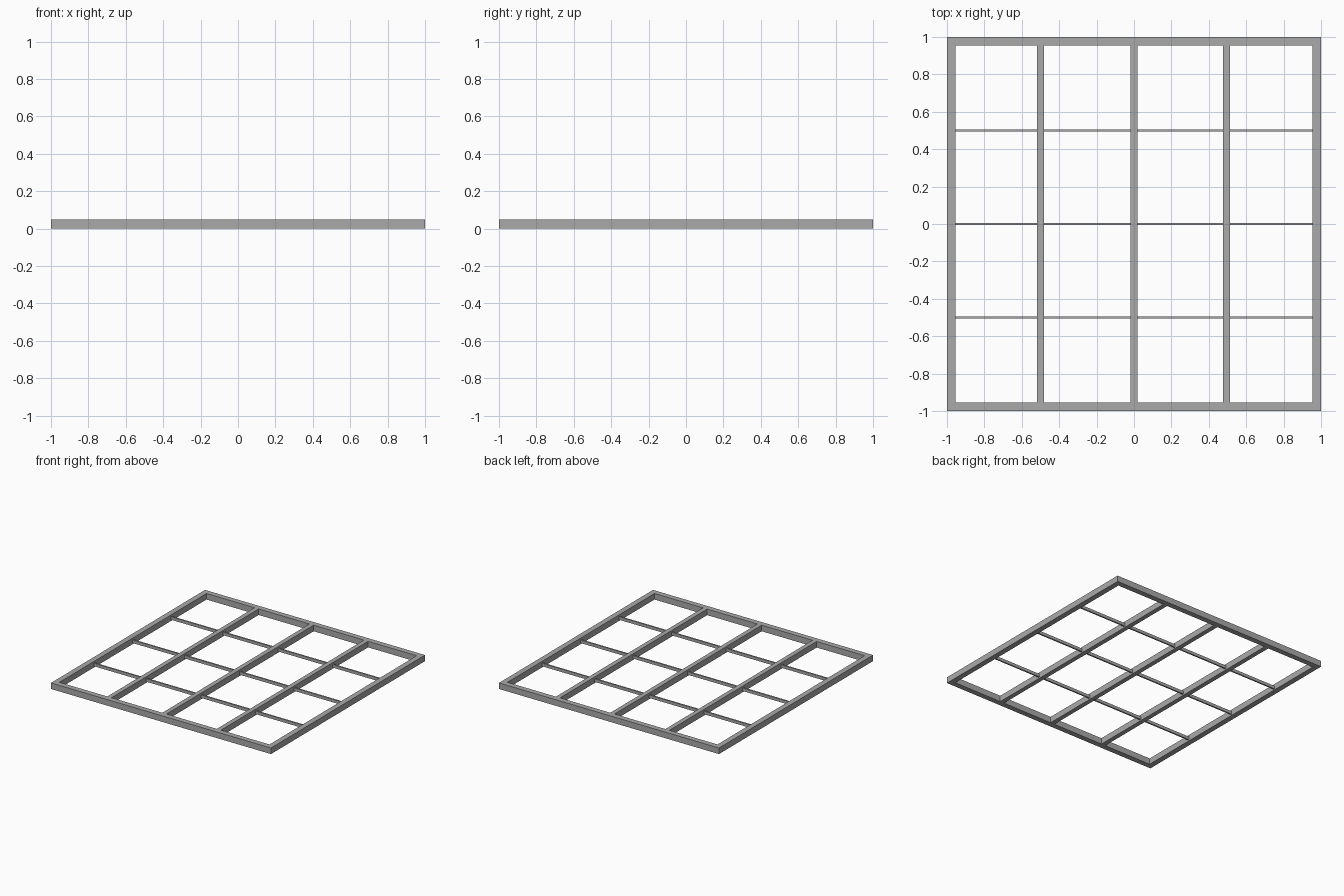
import bpy

if "Cube" in bpy.data.objects:
    bpy.data.objects.remove(bpy.data.objects["Cube"])

# single grey metal
mat = bpy.data.materials.new("grey metal")
mat.diffuse_color = (0.40, 0.40, 0.40, 1)
mat.use_nodes = True
mat.node_tree.nodes["Principled BSDF"].inputs["Base Color"].default_value = mat.diffuse_color


def box(name, x0, x1, y0, y1, z0, z1):
    bpy.ops.mesh.primitive_cube_add(size=1, location=((x0 + x1) / 2, (y0 + y1) / 2, (z0 + z1) / 2))
    ob = bpy.context.object
    ob.name = name
    ob.scale = (x1 - x0, y1 - y0, z1 - z0)
    bpy.ops.object.transform_apply(location=False, rotation=False, scale=True)
    ob.data.materials.append(mat)
    return ob


W, H = 0.045, 0.05   # frame width and height
I = 1 - W            # inner edge of the frame

# outer frame
box("frame_left", -1, -I, -1, 1, 0, H)
box("frame_right", I, 1, -1, 1, 0, H)
box("frame_front", -I, I, -1, -I, 0, H)
box("frame_back", -I, I, I, 1, 0, H)

# wide bars running front to back
bars = [-0.5, 0, 0.495]
for i, x in enumerate(bars):
    box(f"long_bar_{i}", x - 0.019, x + 0.019, -I, I, 0.0, H)

# thin cross bars, in segments between the wide bars
edges = [-I] + [e for x in bars for e in (x - 0.019, x + 0.019)] + [I]
for j, y in enumerate((-0.5, 0, 0.5)):
    for k in range(0, len(edges), 2):
        box(f"cross_bar_{j}_{k // 2}", edges[k], edges[k + 1], y - 0.006, y + 0.006, 0.01, 0.035)
